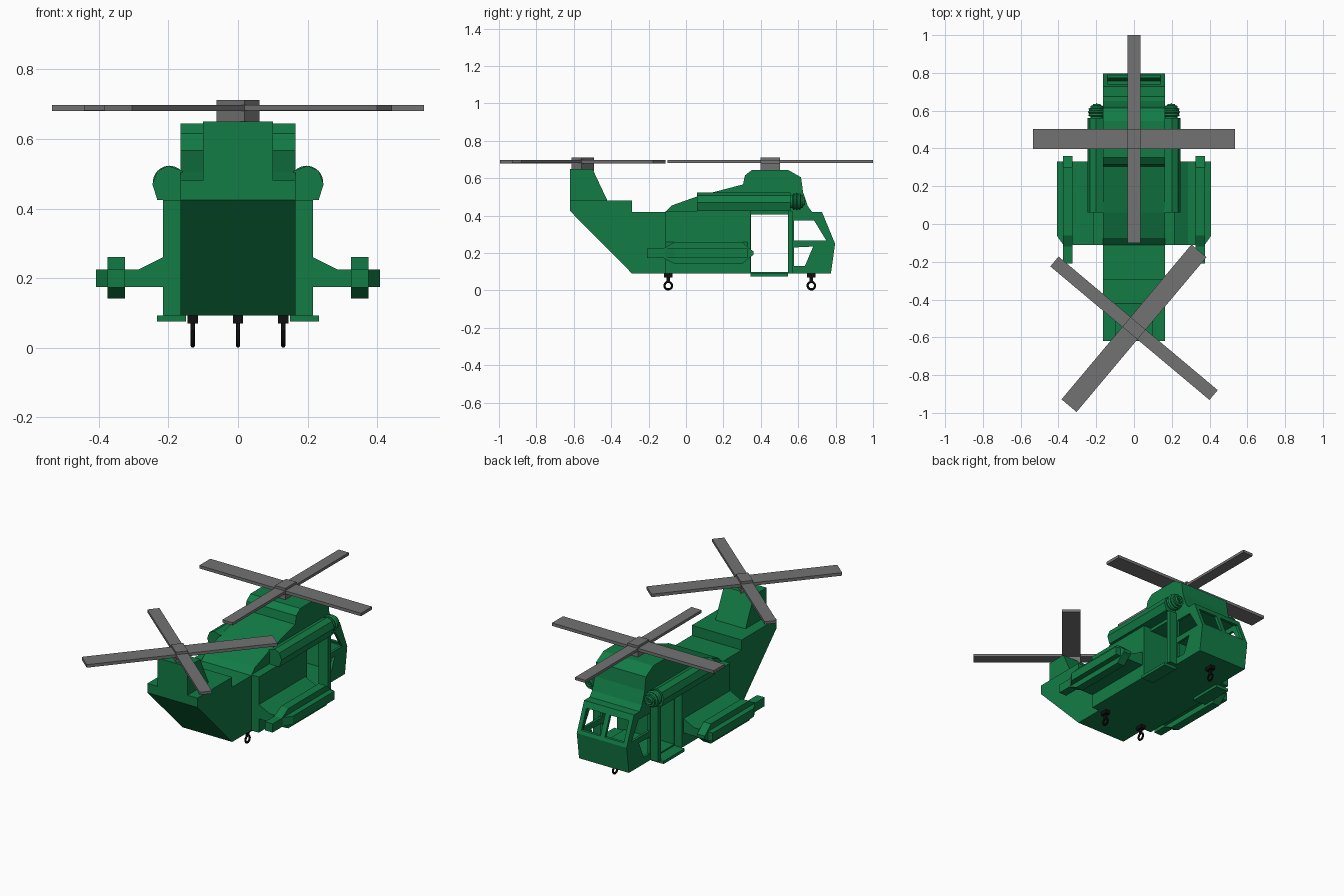
import bpy, bmesh, math
from mathutils import Matrix

if "Cube" in bpy.data.objects:
    bpy.data.objects.remove(bpy.data.objects["Cube"])


def material(name, rgb):
    m = bpy.data.materials.new(name)
    m.diffuse_color = (*rgb, 1)
    m.use_nodes = True
    m.node_tree.nodes["Principled BSDF"].inputs["Base Color"].default_value = m.diffuse_color
    return m


GREEN = material("green_paint", (0.006, 0.20, 0.06))
GREY = material("blade_grey", (0.17, 0.17, 0.17))
BLACK = material("black", (0.005, 0.005, 0.005))


def finish(name, bm, mat):
    bmesh.ops.recalc_face_normals(bm, faces=bm.faces)
    me = bpy.data.meshes.new(name)
    bm.to_mesh(me)
    bm.free()
    ob = bpy.data.objects.new(name, me)
    bpy.context.collection.objects.link(ob)
    me.materials.append(mat)
    return ob


def prism(name, axis, pts, lo, hi, mat=GREEN):
    """Extrude an outline along x (points y,z), y (points x,z) or z (points x,y)."""
    def place(p, d):
        return {"x": (d, *p), "y": (p[0], d, p[1]), "z": (*p, d)}[axis]
    bm = bmesh.new()
    a = [bm.verts.new(place(p, lo)) for p in pts]
    b = [bm.verts.new(place(p, hi)) for p in pts]
    bm.faces.new(a)
    bm.faces.new(b)
    n = len(pts)
    for i in range(n):
        bm.faces.new((a[i], a[(i + 1) % n], b[(i + 1) % n], b[i]))
    return finish(name, bm, mat)


def box(name, x, y, z, mat=GREEN):
    return prism(name, "z", [(x[0], y[0]), (x[1], y[0]), (x[1], y[1]), (x[0], y[1])], z[0], z[1], mat)


def cut(ob, cutter):
    cutter.hide_render = True
    mod = ob.modifiers.new("cut", "BOOLEAN")
    mod.operation, mod.solver, mod.object = "DIFFERENCE", "EXACT", cutter
    bpy.context.view_layer.objects.active = ob
    bpy.ops.object.modifier_apply(modifier=mod.name)
    bpy.data.objects.remove(cutter)


# Fuselage: one side profile from tail over the front pylon to the nose
hull = prism("fuselage", "x", [
    (-0.62, 0.425), (-0.62, 0.48), (-0.29, 0.48), (-0.29, 0.42), (-0.11, 0.42),
    (-0.075, 0.455), (0.06, 0.503), (0.305, 0.567), (0.315, 0.615), (0.353, 0.645),
    (0.545, 0.645), (0.615, 0.605), (0.626, 0.525), (0.652, 0.45), (0.674, 0.42),
    (0.727, 0.42), (0.797, 0.25), (0.775, 0.092), (-0.29, 0.092)], -0.165, 0.165)

# Hollow cabin, door opening, side windows and windscreen
cut(hull, prism("cabin_cutter", "x", [(0.347, 0.1), (0.757, 0.1), (0.78, 0.25),
                                      (0.715, 0.406), (0.347, 0.406)], -0.15, 0.15))
for name, pts in {
    "door_cutter": [(0.347, 0.1), (0.545, 0.1), (0.545, 0.406), (0.347, 0.406)],
    "upper_window_cutter": [(0.577, 0.267), (0.75, 0.267), (0.685, 0.374), (0.577, 0.374)],
    "lower_window_cutter": [(0.577, 0.132), (0.636, 0.132), (0.68, 0.235), (0.577, 0.23)],
}.items():
    cut(hull, prism(name, "x", pts, -0.3, 0.3))
for s in (1, -1):
    cut(hull, box("windscreen_cutter", sorted((s * 0.015, s * 0.14)), (0.69, 0.9), (0.27, 0.385)))

# Tail pylon
prism("tail_pylon", "x", [(-0.62, 0.48), (-0.62, 0.65), (-0.5, 0.65), (-0.42, 0.48)], -0.1, 0.1)

for s, side in ((1, "right"), (-1, "left")):
    def mx(pts):
        return [(s * x, y) for x, y in pts]

    def span(a, b):
        return sorted((s * a, s * b))

    # Side body, door pillar and door step
    box(side + "_side_body", span(0.165, 0.215), (-0.11, 0.345), (0.092, 0.425))
    box(side + "_door_pillar", span(0.165, 0.215), (0.545, 0.57), (0.092, 0.425))
    box(side + "_door_step", span(0.15, 0.233), (0.345, 0.545), (0.075, 0.092))

    # Engine cowl with ribbed round intake
    prism(side + "_engine_cowl", "y", mx([(0.16, 0.425), (0.232, 0.425), (0.246, 0.47),
          (0.232, 0.508), (0.2, 0.523), (0.16, 0.508)]), 0.06, 0.56)
    bm = bmesh.new()
    bmesh.ops.create_uvsphere(bm, u_segments=20, v_segments=16, radius=0.048)
    for v in bm.verts:
        ring = round(math.acos(max(-1, min(1, v.co.z / 0.048))) / math.pi * 16)
        if ring % 2:
            v.co *= 0.86
    bm.transform(Matrix.Translation((s * 0.197, 0.592, 0.475)) @ Matrix.Rotation(math.pi / 2, 4, "X"))
    finish(side + "_engine_intake", bm, GREEN)

    # Stub wing with root fairing
    prism(side + "_stub_wing", "z", mx([(0.2, -0.11), (0.375, -0.11), (0.408, -0.062),
          (0.408, 0.33), (0.2, 0.33)]), 0.175, 0.225)
    prism(side + "_wing_fairing", "y", mx([(0.21, 0.2), (0.285, 0.2), (0.285, 0.225),
          (0.215, 0.26), (0.21, 0.26)]), -0.11, 0.33)

    # Wing pod
    prism(side + "_wing_pod", "x", [(-0.208, 0.173), (-0.208, 0.225), (-0.12, 0.225), (-0.06, 0.26),
          (0.3, 0.26), (0.345, 0.22), (0.36, 0.21), (0.36, 0.19), (0.345, 0.18),
          (0.3, 0.142), (-0.06, 0.142), (-0.12, 0.173)], *span(0.325, 0.375))

# Landing wheels: mount block, stem and open ring
for i, (x, y) in enumerate(((-0.13, -0.095), (0.13, -0.095), (0, 0.67))):
    box(f"wheel_mount_{i}", (x - 0.015, x + 0.015), (y - 0.023, y + 0.023), (0.07, 0.094), BLACK)
    box(f"wheel_stem_{i}", (x - 0.006, x + 0.006), (y - 0.009, y + 0.009), (0.046, 0.075), BLACK)
    bpy.ops.mesh.primitive_torus_add(location=(x, y, 0.026), rotation=(0, math.pi / 2, 0),
                                     major_segments=20, minor_segments=8,
                                     major_radius=0.02, minor_radius=0.006)
    ring = bpy.context.object
    ring.name = f"wheel_ring_{i}"
    ring.data.materials.append(BLACK)

# Rotors: two crossed blades on a block hub
for name, y, angle in (("front_rotor", 0.45, 0), ("rear_rotor", -0.552, 50)):
    for part, hx, hy, lo, hi in (("_hub", 0.034, 0.052, 0.64, 0.712),
                                 ("_cross_blade", 0.535, 0.052, 0.68, 0.698),
                                 ("_long_blade", 0.034, 0.55, 0.681, 0.697)):
        ob = box(name + part, (-hx, hx), (-hy, hy), (lo, hi), GREY)
        ob.location.y = y
        ob.rotation_euler.z = math.radians(angle)
